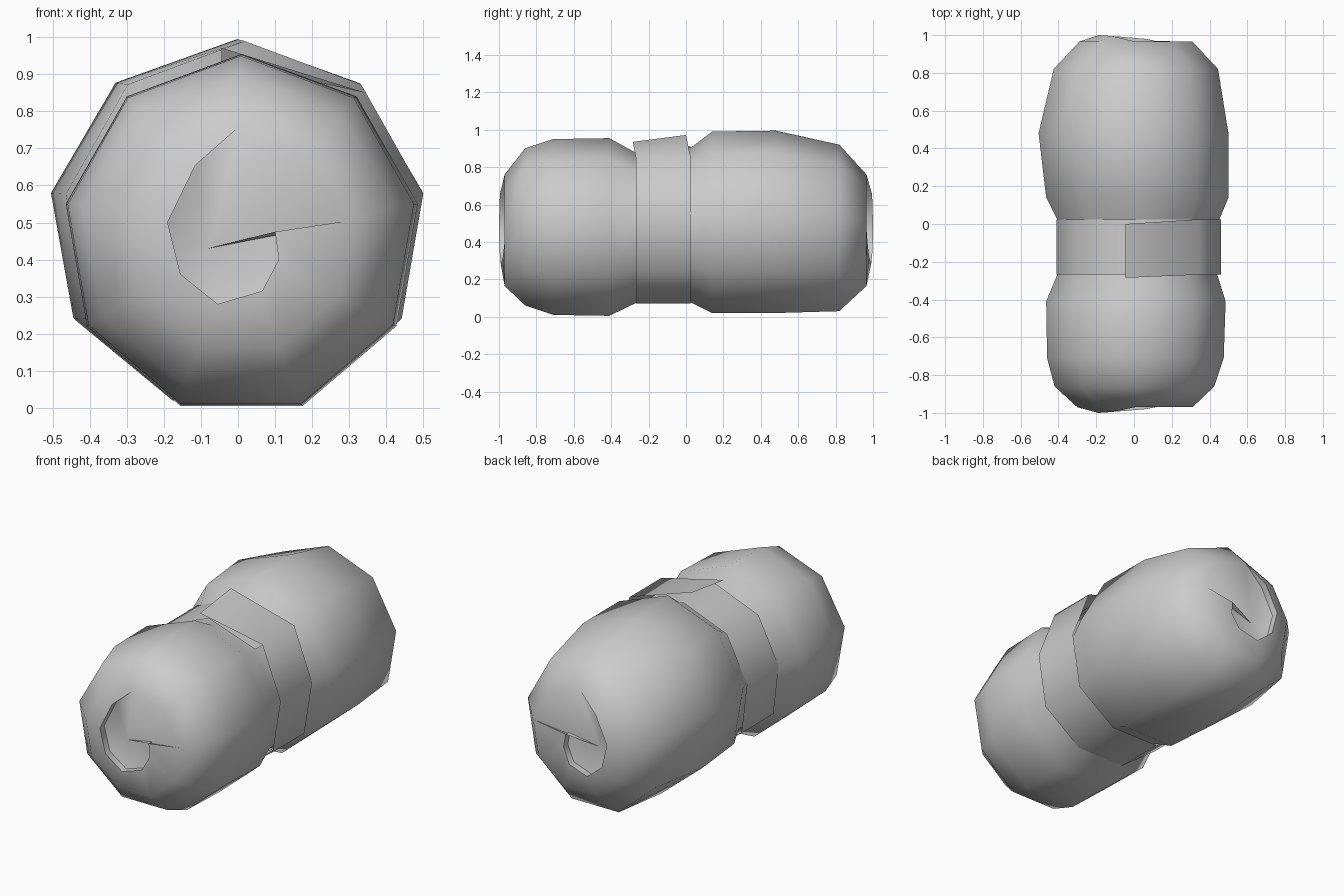
import bpy
import bmesh
import math

cube = bpy.data.objects.get("Cube")
if cube:
    bpy.data.objects.remove(cube, do_unlink=True)

SIDES = 9


def material(name, value):
    mat = bpy.data.materials.new(name)
    mat.use_nodes = True
    colour = (value, value, value, 1)
    mat.diffuse_color = colour
    mat.node_tree.nodes["Principled BSDF"].inputs["Base Color"].default_value = colour
    return mat


GREY = material("plain grey", 0.6)


def finish(bm, name, angle):
    mesh = bpy.data.meshes.new(name)
    bm.to_mesh(mesh)
    bm.free()
    obj = bpy.data.objects.new(name, mesh)
    bpy.context.collection.objects.link(obj)
    mesh.materials.append(GREY)
    bpy.ops.object.select_all(action="DESELECT")
    obj.select_set(True)
    bpy.context.view_layer.objects.active = obj
    bpy.ops.object.shade_smooth_by_angle(angle=math.radians(angle))
    return obj


def ring(bm, y, left, right, low, high):
    """Nine-sided ring, starting at the top, fitted to the given bounds."""
    verts = []
    wide, deep = math.cos(math.radians(10)), math.cos(math.radians(20))
    for k in range(SIDES):
        a = math.radians(90 + 360 * k / SIDES)
        u = (math.cos(a) / wide + 1) / 2
        v = (math.sin(a) + deep) / (1 + deep)
        verts.append(bm.verts.new((left + (right - left) * u, y, low + (high - low) * v)))
    return verts


# Rolled lip at each end: x, z and how far it sits in from the tip
LIP = [(-0.115, 0.655, 0.005), (-0.19, 0.5, 0), (-0.155, 0.36, 0.002),
       (-0.055, 0.28, 0.01), (0.065, 0.315, 0.02), (0.11, 0.4, 0.03), (0.1, 0.475, 0.035)]


def rolled_end(bm, rim, side):
    """Close an end with a spiral lip over a sunken floor."""
    lip = [rim[0]] + [bm.verts.new((x, side * (1 - d), z)) for x, z, d in LIP]
    floor = [rim[0]] + [bm.verts.new((x, side * (0.96 - d), z)) for x, z, d in LIP]
    centre = bm.verts.new((-0.08, side * 0.91, 0.43))
    for k in range(len(LIP)):
        if k == 0:
            bm.faces.new((rim[0], rim[1], lip[1]))
            bm.faces.new((rim[0], lip[1], floor[1]))
        else:
            bm.faces.new((rim[k], rim[k + 1], lip[k + 1], lip[k]))
            bm.faces.new((lip[k], lip[k + 1], floor[k + 1], floor[k]))
        bm.faces.new((floor[k], floor[k + 1], centre))
    bm.faces.new((lip[7], floor[7], centre))
    # Ramp leading from the open side of the rim down into the roll
    for a, b in ((lip[7], rim[7]), (rim[7], rim[8]), (rim[8], rim[0])):
        bm.faces.new((a, b, centre))


# Bedroll body: y, left, right, bottom and top of every ring
BODY = [(-0.97, -0.3, 0.31, 0.165, 0.76), (-0.86, -0.42, 0.425, 0.06, 0.9),
        (-0.71, -0.46, 0.475, 0.01, 0.95), (-0.41, -0.465, 0.485, 0.005, 0.955),
        (-0.265, -0.405, 0.44, 0.075, 0.875), (0.02, -0.405, 0.45, 0.08, 0.9),
        (0.14, -0.465, 0.5, 0.02, 0.99), (0.48, -0.505, 0.5, 0.02, 0.995),
        (0.82, -0.425, 0.445, 0.03, 0.92), (0.965, -0.29, 0.31, 0.165, 0.76)]
bm = bmesh.new()
rings = [ring(bm, *row) for row in BODY]
for a, b in zip(rings, rings[1:]):
    for k in range(SIDES):
        n = (k + 1) % SIDES
        bm.faces.new((a[k], a[n], b[n], b[k]))
rolled_end(bm, rings[0], -1)
rolled_end(bm, rings[-1], 1)
bmesh.ops.recalc_face_normals(bm, faces=bm.faces)
finish(bm, "bedroll", 60)

# Strap wound round the waist, with its loose end lifted over the top
PATH = [(0.3, 0.81), (0, 0.91), (-0.28, 0.8), (-0.41, 0.54), (-0.375, 0.25), (-0.14, 0.07),
        (0.17, 0.07), (0.41, 0.24), (0.46, 0.55), (0.345, 0.85)]
bm = bmesh.new()
pairs = [(bm.verts.new((x, -0.268, z)), bm.verts.new((x, 0.025, z))) for x, z in PATH]
pairs.append((bm.verts.new((-0.045, -0.285, 0.935)), bm.verts.new((-0.045, 0, 0.972))))
for (a, b), (c, d) in zip(pairs, pairs[1:]):
    bm.faces.new((a, c, d, b))
bmesh.ops.recalc_face_normals(bm, faces=bm.faces)
if sum(f.normal.dot(f.calc_center_median()) for f in bm.faces) < 0:
    bmesh.ops.reverse_faces(bm, faces=bm.faces)
finish(bm, "strap", 60)
